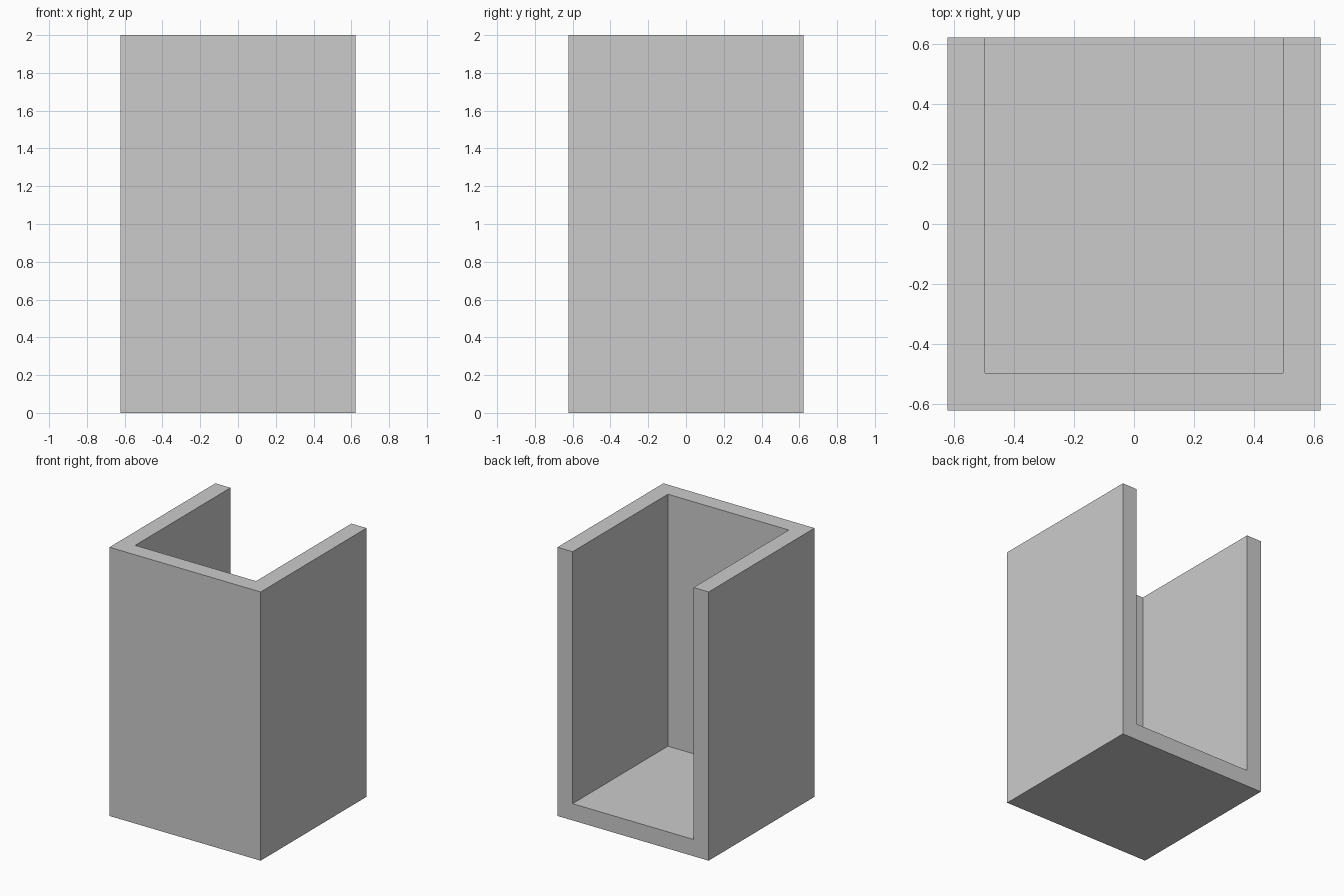
import bpy

if "Cube" in bpy.data.objects:
    bpy.data.objects.remove(bpy.data.objects["Cube"])

W = 1.245      # outer width and depth
H = 2.0        # height
T = 0.1245     # wall and floor thickness


def box(name, lo, hi):
    """Axis-aligned box between two corners."""
    centre = [(a + b) / 2 for a, b in zip(lo, hi)]
    bpy.ops.mesh.primitive_cube_add(size=1, location=centre)
    ob = bpy.context.object
    ob.name = name
    ob.scale = [b - a for a, b in zip(lo, hi)]
    bpy.ops.object.transform_apply(location=True, rotation=False, scale=True)
    return ob


h = W / 2

# Outer block
shell = box("open_box", (-h, -h, 0), (h, h, H))

# Cavity, open at the top and at the back
cavity = box("cavity_cutter", (-h + T, -h + T, T), (h - T, h + 0.5, H + 0.5))
cavity.hide_render = True

mod = shell.modifiers.new("cavity", 'BOOLEAN')
mod.operation = 'DIFFERENCE'
mod.solver = 'EXACT'
mod.object = cavity
bpy.context.view_layer.objects.active = shell
bpy.ops.object.modifier_apply(modifier=mod.name)
bpy.data.objects.remove(cavity)
